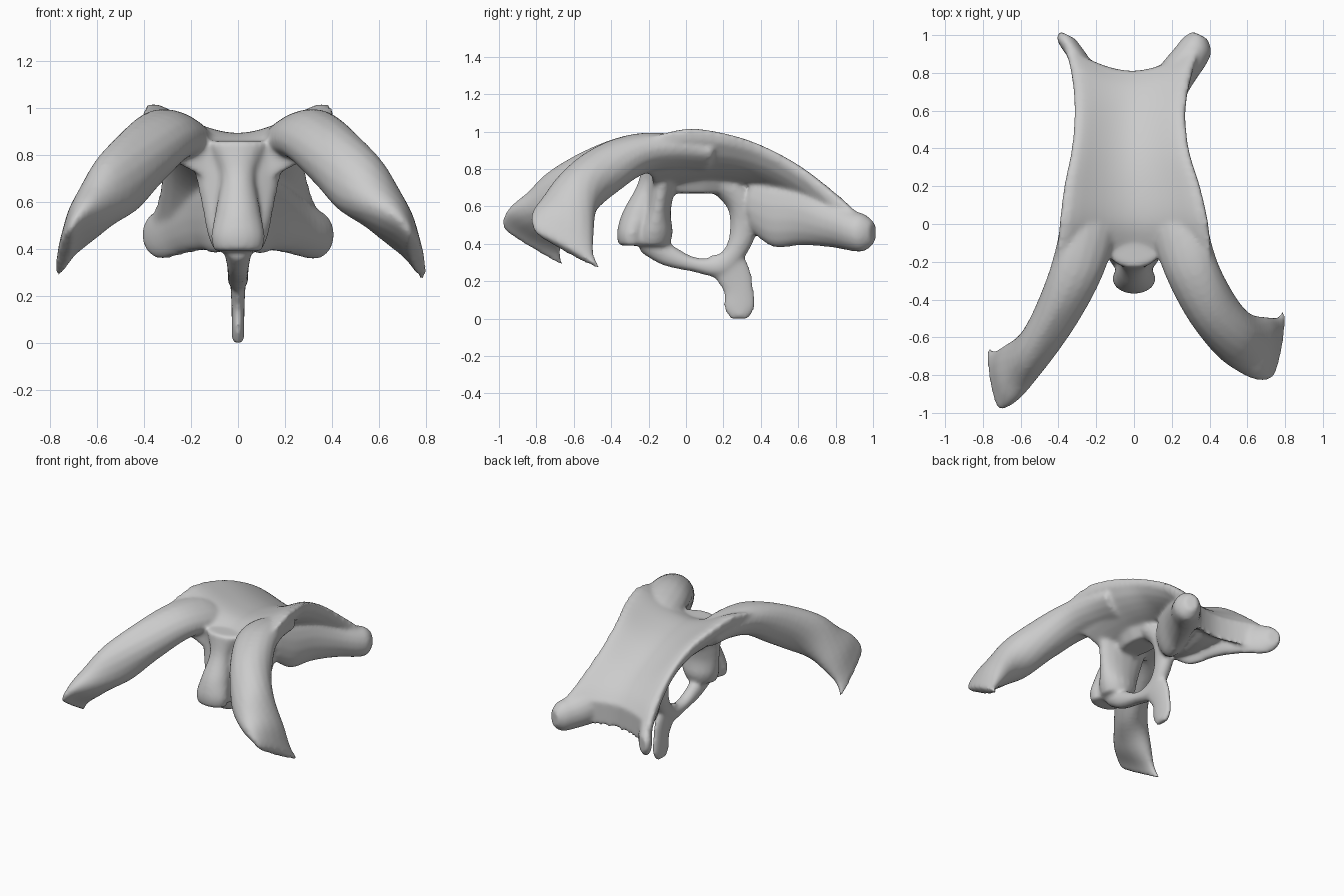
import bpy, bmesh, math
from mathutils import Vector

cube = bpy.data.objects.get("Cube")
if cube:
    bpy.data.objects.remove(cube)

bm = bmesh.new()


def catmull(a, b, c, d, t):
    return 0.5 * (2 * b + (c - a) * t + (2 * a - 5 * b + 4 * c - d) * t * t
                  + (3 * b - a - 3 * c + d) * t ** 3)


def loft(rings, steps=5):
    """Skin a closed solid through rings of points, smoothly interpolated."""
    dense = []
    last = len(rings) - 1
    for k in range(last):
        four = [rings[min(max(k + j, 0), last)] for j in (-1, 0, 1, 2)]
        for s in range(steps):
            dense.append([catmull(*p, s / steps) for p in zip(*four)])
    dense.append(rings[-1])
    rows = [[bm.verts.new(p) for p in ring] for ring in dense]
    n = len(rows[0])
    faces = []
    for a, b in zip(rows, rows[1:]):
        for i in range(n):
            j = (i + 1) % n
            faces.append(bm.faces.new((a[i], a[j], b[j], b[i])))
    for row in (rows[0], rows[-1]):
        for i in range(n // 2 - 1):
            faces.append(bm.faces.new((row[i], row[i + 1], row[n - 2 - i], row[n - 1 - i])))
    bmesh.ops.recalc_face_normals(bm, faces=faces)


def oval(center, u, v, n=16):
    c, u, v = Vector(center), Vector(u), Vector(v)
    angles = [2 * math.pi * (i + 0.5) / n for i in range(n)]
    return [c + u * math.cos(a) + v * math.sin(a) for a in angles]


# Saddle plate: x shift, centre y, edge y, half width, centre z, edge z, thickness
def plate_ring(xc, yc, ye, w, zc, ze, th, m=17):
    top, bottom = [], []
    for i in range(m):
        u = -0.98 + 1.96 * i / (m - 1)
        k = abs(u) ** 1.8
        half = th / 2 * math.sqrt(1 - abs(u) ** 6)
        y = yc + (ye - yc) * k
        z = zc + (ze - zc) * k - th / 2
        top.append(Vector((xc + u * w, y, z + half)))
        bottom.append(Vector((xc + u * w, y, z - half)))
    return top + bottom[::-1]


loft([plate_ring(*s) for s in (
    (0, -.17, -.22, .42, .83, 1.02, .15),
    (0, 0, 0, .4, .89, 1.08, .18),
    (-.01, .2, .2, .365, .88, 1.05, .16),
    (-.02, .4, .4, .315, .83, .98, .14),
    (-.02, .6, .62, .3, .74, .86, .15),
    (-.01, .73, .84, .335, .66, .69, .19),
    (-.01, .81, .97, .385, .58, .57, .17))])

# Arms: centre, half width vector, half thickness
ARM = (((.22, .12, .85), (.14, .03, .05), .06),
       ((.25, -.06, .885), (.14, .04, .05), .09),
       ((.31, -.25, .88), (.13, .05, .04), .11),
       ((.41, -.44, .79), (.11, .08, .04), .135),
       ((.53, -.59, .66), (.08, .12, .02), .135),
       ((.65, -.65, .53), (.04, .16, -.06), .095),
       ((.73, -.66, .43), (.03, .17, -.09), .05),
       ((.765, -.63, .36), (.03, .18, -.1), .03))


def arm(side):
    rings = []
    for k, (c, u, t) in enumerate(ARM):
        before, after = ARM[max(k - 1, 0)][0], ARM[min(k + 1, len(ARM) - 1)][0]
        along = Vector(after) - Vector(before)
        v = along.cross(Vector(u)).normalized() * t
        ring = oval(c, u, v)
        for p in ring:
            if side < 0:  # the right arm reaches further forward
                reach = max(0, p.x - .4)
                p.y -= .5 * reach
                p.z += .05 * reach
                p.x -= .06 * reach
            p.x *= side
        rings.append(ring)
    loft(rings)


# Rear wings: walls flaring out to the two rounded rear tips
def wing(side):
    loft([oval((side * x, y, z), (t, -t / 2, 0), (0, 0, h)) for x, y, z, h, t in (
        (.03, .36, .62, .16, .06), (.08, .47, .57, .19, .07),
        (.14, .62, .56, .17, .08), (.22, .78, .51, .13, .09),
        (.3, .89, .47, .11, .085), (.335, .95, .46, .1, .075),
        (.35, 1, .46, .06, .04))])


for side in (1, -1):
    arm(side)
    wing(side)

# Body filling the space between the wings
loft([oval((0, y, z), (w, 0, 0), (0, 0, h)) for y, z, w, h in (
    (.4, .6, .06, .16), (.52, .58, .1, .17), (.66, .56, .16, .14), (.76, .53, .2, .08))])


# Upright pieces: y, z, half width in x, half depth in y
def upright(stations):
    loft([oval((0, y, z), (hx, 0, 0), (0, hy, 0)) for y, z, hx, hy in stations])


# Front post with flared top, and the stalk standing proud of it
upright(((-.08, .85, .22, .12), (-.12, .74, .19, .08), (-.15, .58, .155, .07),
         (-.17, .46, .13, .1), (-.18, .39, .1, .09)))
upright(((-.15, .86, .14, .08), (-.19, .72, .075, .07), (-.25, .57, .095, .09),
         (-.29, .46, .115, .08), (-.29, .39, .105, .07)))

# Lower bar and rear post closing the round opening: y, z, half width, radius
BAR = ((-.22, .41, .06, .06), (-.1, .34, .05, .06), (.04, .29, .045, .04),
       (.18, .28, .045, .06), (.27, .37, .05, .06), (.31, .5, .06, .075),
       (.29, .63, .08, .08), (.2, .73, .1, .08))
rings = []
for k, (y, z, hx, r) in enumerate(BAR):
    a, b = BAR[max(k - 1, 0)], BAR[min(k + 1, len(BAR) - 1)]
    across = Vector((0, a[1] - b[1], b[0] - a[0])).normalized() * r
    rings.append(oval((0, y, z), (hx, 0, 0), across))
loft(rings)

# Ceiling of the opening
upright(((.06, .67, .09, .17), (.06, .75, .13, .24), (.06, .84, .15, .24)))

# Thin spine blade hanging below
upright(((.22, .34, .04, .09), (.24, .25, .033, .11), (.28, .15, .028, .085),
         (.285, .06, .027, .085), (.285, 0, .025, .05)))

mesh = bpy.data.meshes.new("bone_arch")
bm.to_mesh(mesh)
bm.free()
bone = bpy.data.objects.new("bone_arch", mesh)
bpy.context.collection.objects.link(bone)

# Fuse the parts into one organic surface
remesh = bone.modifiers.new("fuse", 'REMESH')
remesh.mode = 'VOXEL'
remesh.voxel_size = 0.0125
remesh.use_smooth_shade = True
soften = bone.modifiers.new("soften", 'SMOOTH')
soften.factor = 0.5
soften.iterations = 10

mat = bpy.data.materials.new("bone_grey")
mat.use_nodes = True
colour = (.6, .6, .6, 1)
mat.diffuse_color = colour
mat.node_tree.nodes["Principled BSDF"].inputs["Base Color"].default_value = colour
mesh.materials.append(mat)
for poly in mesh.polygons:
    poly.use_smooth = True
